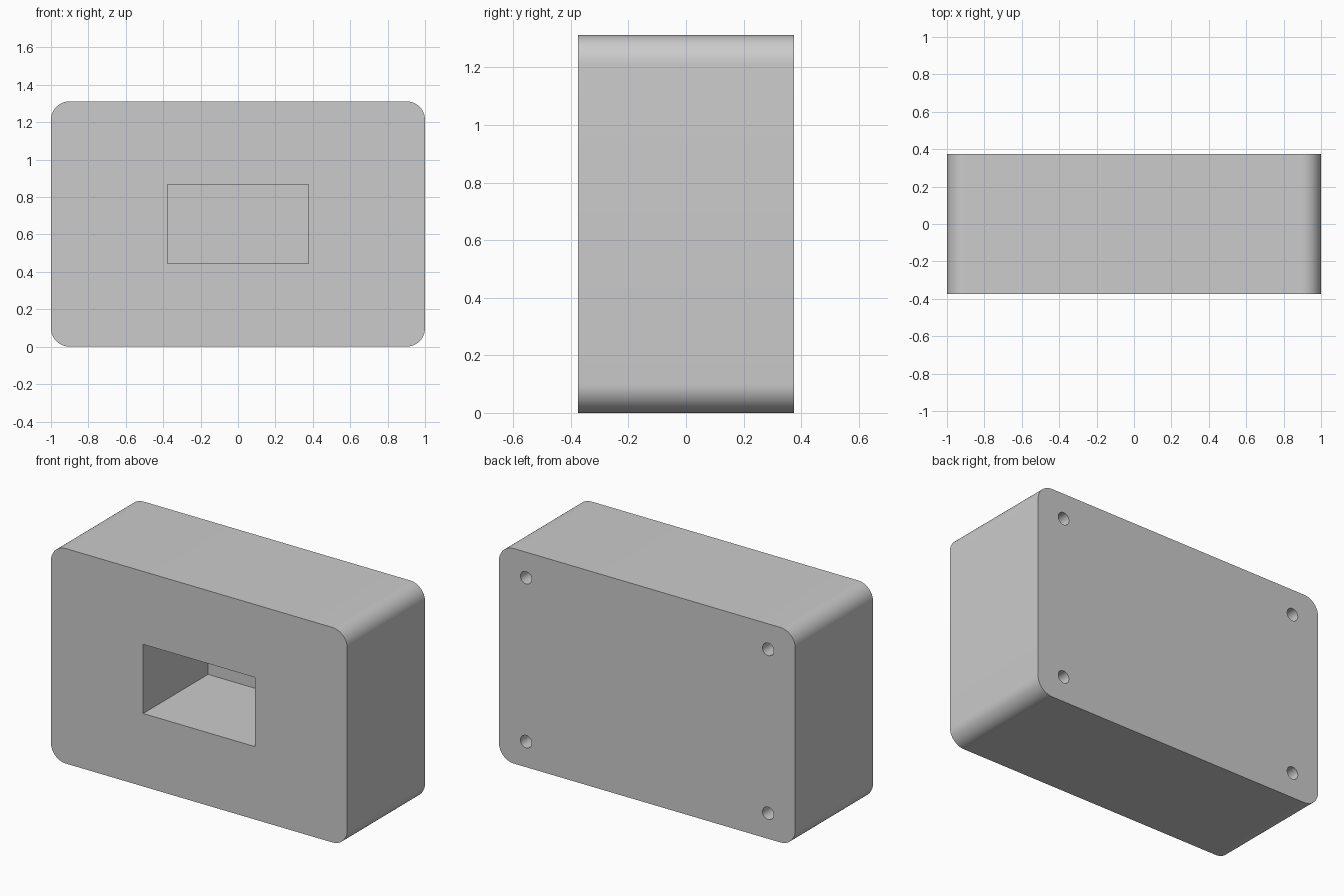
import bpy, math

if "Cube" in bpy.data.objects:
    bpy.data.objects.remove(bpy.data.objects["Cube"])

W, D, H, R = 2.0, 0.75, 1.312, 0.1

def cut(target, cutter):
    mod = target.modifiers.new("cut", 'BOOLEAN')
    mod.operation = 'DIFFERENCE'
    mod.solver = 'EXACT'
    mod.object = cutter
    bpy.ops.object.select_all(action='DESELECT')
    target.select_set(True)
    bpy.context.view_layer.objects.active = target
    bpy.ops.object.modifier_apply(modifier=mod.name)
    bpy.data.objects.remove(cutter, do_unlink=True)

# Housing: rounded rectangle profile extruded along y
outline = []
for sx, sz, start in ((1, 1, 0), (-1, 1, 90), (-1, -1, 180), (1, -1, 270)):
    for i in range(13):
        a = math.radians(start + 90 * i / 12)
        outline.append((sx * (W / 2 - R) + R * math.cos(a),
                        H / 2 + sz * (H / 2 - R) + R * math.sin(a)))
n = len(outline)
verts = [(x, y, z) for y in (-D / 2, D / 2) for x, z in outline]
faces = [tuple(range(n)), tuple(reversed(range(n, 2 * n)))]
faces += [(i, i + n, (i + 1) % n + n, (i + 1) % n) for i in range(n)]
mesh = bpy.data.meshes.new("housing")
mesh.from_pydata(verts, [], faces)
housing = bpy.data.objects.new("housing", mesh)
bpy.context.collection.objects.link(housing)

# Rectangular pocket in the front
depth = 0.625
bpy.ops.mesh.primitive_cube_add(size=1, location=(0, -D / 2 + (depth - 0.1) / 2, H / 2))
pocket = bpy.context.object
pocket.name = "pocket_cutter"
pocket.scale = (0.755, depth + 0.1, 0.422)
cut(housing, pocket)

# Four blind screw holes in the back
hole_depth = 0.375
for sx in (-1, 1):
    for sz in (-1, 1):
        bpy.ops.mesh.primitive_cylinder_add(
            vertices=32, radius=0.038, depth=hole_depth + 0.1,
            location=(sx * 0.817, D / 2 - (hole_depth - 0.1) / 2, H / 2 + sz * 0.5),
            rotation=(math.pi / 2, 0, 0))
        hole = bpy.context.object
        hole.name = "screw_hole_cutter"
        cut(housing, hole)

bpy.ops.object.shade_smooth_by_angle(angle=math.radians(30))
